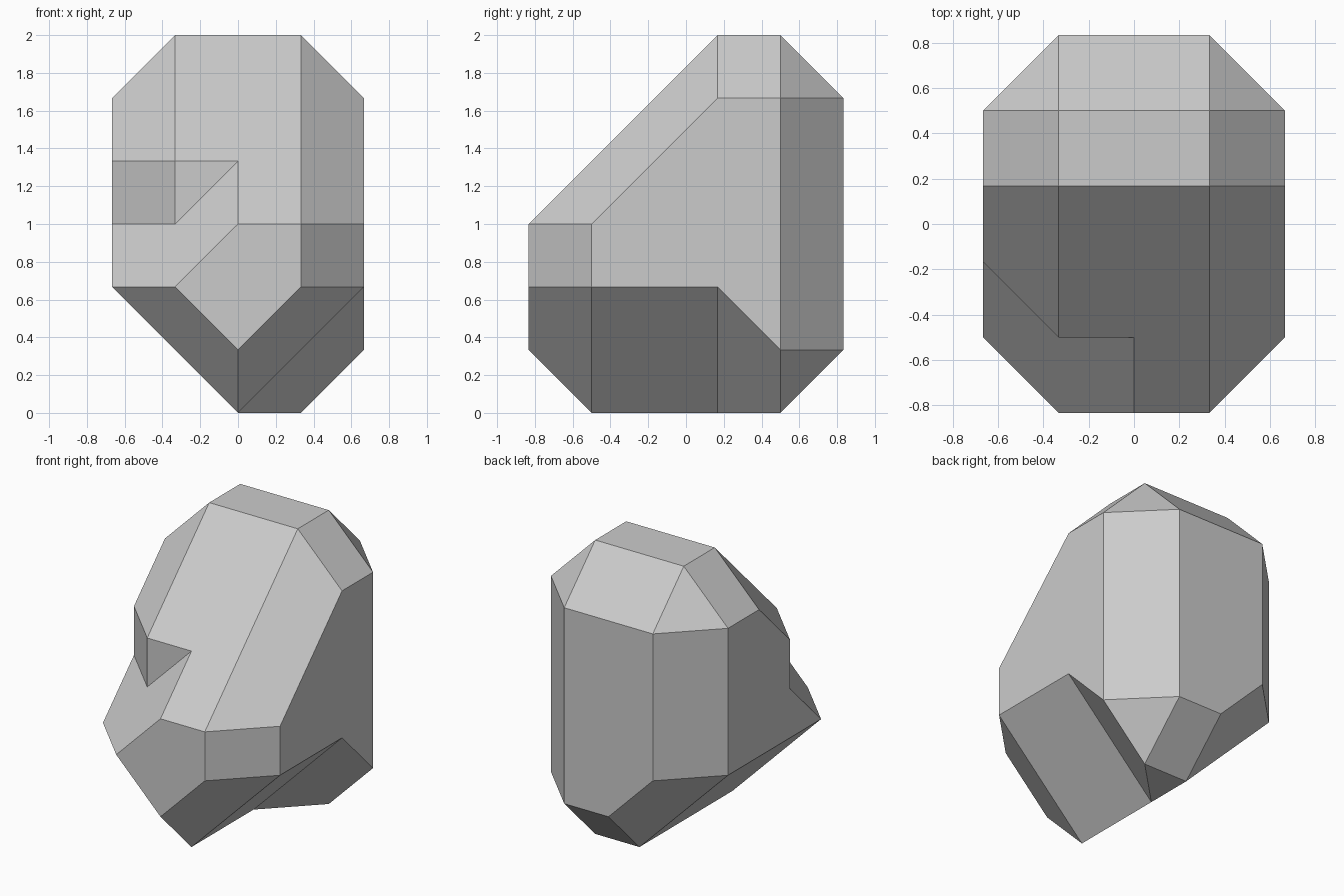
import bpy, bmesh

cube = bpy.data.objects.get("Cube")
if cube:
    bpy.data.objects.remove(cube, do_unlink=True)

STEP = 1 / 3  # facet grid size

# Single stone colour
stone = bpy.data.materials.new("stone_grey")
stone.use_nodes = True
GREY = (0.6, 0.6, 0.6, 1)
stone.diffuse_color = GREY
stone.node_tree.nodes["Principled BSDF"].inputs["Base Color"].default_value = GREY


def both(points):
    """Points plus their mirror images across x."""
    return set(points) | {(-x, y, z) for x, y, z in points}


def tidy(bm):
    bmesh.ops.remove_doubles(bm, verts=bm.verts, dist=0.001)
    bmesh.ops.dissolve_limit(bm, angle_limit=0.01, verts=bm.verts, edges=bm.edges)
    bmesh.ops.recalc_face_normals(bm, faces=bm.faces)


def block(name, points):
    """Convex faceted block spanning grid points."""
    bm = bmesh.new()
    for x, y, z in sorted(points):
        bm.verts.new((x * STEP, (y - 2.5) * STEP, z * STEP))
    hull = bmesh.ops.convex_hull(bm, input=bm.verts)
    loose = {v for v in hull["geom_interior"] + hull["geom_unused"]
             if isinstance(v, bmesh.types.BMVert)}
    bmesh.ops.delete(bm, geom=list(loose), context='VERTS')
    tidy(bm)
    mesh = bpy.data.meshes.new(name)
    bm.to_mesh(mesh)
    bm.free()
    mesh.materials.append(stone)
    ob = bpy.data.objects.new(name, mesh)
    bpy.context.collection.objects.link(ob)
    return ob


# Chamfered back shared by the blocks
back = both([(1, 4, 6), (2, 4, 5), (1, 5, 5), (2, 4, 2), (1, 5, 2), (0, 5, 1), (0, 4, 0)])
crown = [(1, 3, 6), (2, 3, 5)]

# Lower body: wedge underside, blunt nose, sliced shoulder on the right
nose = both([(2, 1, 2), (1, 0, 2), (0, 0, 1), (0, 1, 0)])
shoulder = [(0, 0, 3), (1, 0, 3), (2, 1, 3), (0, 3, 6), (-2, 2, 3)]
rock = block("faceted_rock", back | nose | set(crown + shoulder))

# Upper body overhanging the sliced shoulder
brow = [(1, 1, 4), (2, 2, 4), (1, 1, 3), (2, 2, 3)]
upper = block("upper_block", back | both(crown + brow))

# Heel under the left rear
heel = block("heel_block", [
    (2, 3, 2), (2, 4, 1), (1, 4, 0), (0, 4, 0), (0, 3, 0), (1, 5, 1), (0, 5, 1),
    (-1, 5, 2), (2, 4, 5), (1, 5, 5), (2, 3, 5), (0, 3, 5)])

# Fuse the blocks into one solid
for part in (upper, heel):
    mod = rock.modifiers.new("fuse", 'BOOLEAN')
    mod.operation = 'UNION'
    mod.solver = 'EXACT'
    mod.object = part
bpy.context.view_layer.update()
evaluated = rock.evaluated_get(bpy.context.evaluated_depsgraph_get())
fused = bpy.data.meshes.new_from_object(evaluated)
rock.modifiers.clear()
rock.data = fused
for part in (upper, heel):
    bpy.data.objects.remove(part, do_unlink=True)

bm = bmesh.new()
bm.from_mesh(fused)
tidy(bm)
bm.to_mesh(fused)
bm.free()
